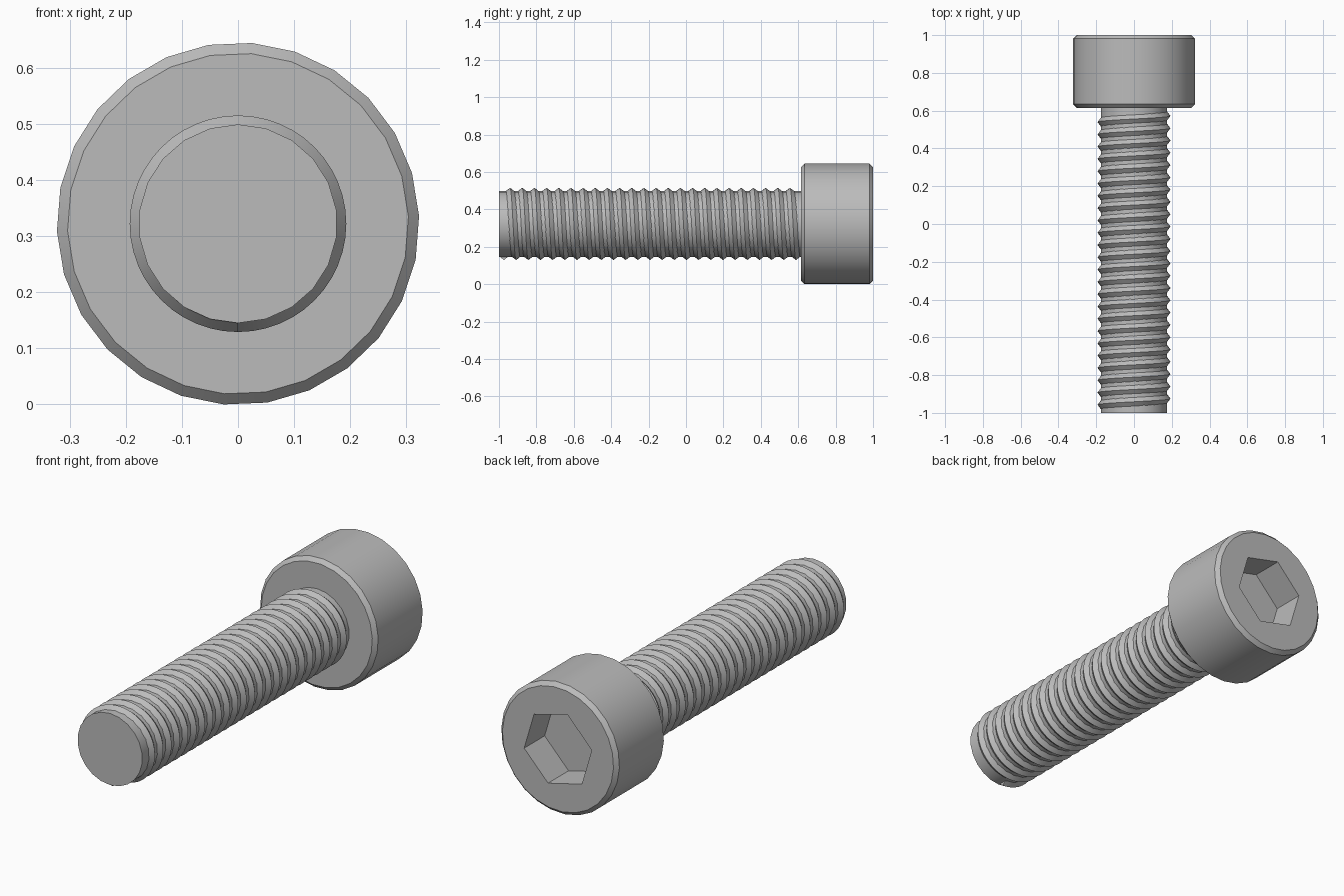
import bpy, bmesh, math

cube = bpy.data.objects.get("Cube")
if cube:
    bpy.data.objects.remove(cube, do_unlink=True)

AXIS_Z = 0.322                 # height of the bolt axis
TIP, SEAT, TOP = -1.0, 0.615, 1.0
HEAD_R, CHAMFER = 0.323, 0.019
CORE_R, CREST_R = 0.177, 0.193
HALF_W, TURNS = 0.0265, 24     # thread half width and number of turns

steel = bpy.data.materials.new("grey_steel")
steel.use_nodes = True
colour = (0.5, 0.5, 0.5, 1)
steel.diffuse_color = colour
steel.node_tree.nodes["Principled BSDF"].inputs["Base Color"].default_value = colour


def point(r, y, a):
    """Point around the bolt axis, angle measured from up towards +x."""
    return (r * math.sin(a), y, AXIS_Z + r * math.cos(a))


def ring(bm, sides, r, y, start=0.0):
    return [bm.verts.new(point(r, y, math.radians(start) + math.tau * i / sides))
            for i in range(sides)]


def skin(bm, loops):
    """Join successive closed loops with quads."""
    for a, b in zip(loops, loops[1:]):
        for i in range(len(a)):
            j = (i + 1) % len(a)
            bm.faces.new((a[i], a[j], b[j], b[i]))


def finish(bm, name):
    bmesh.ops.recalc_face_normals(bm, faces=bm.faces)
    mesh = bpy.data.meshes.new(name)
    bm.to_mesh(mesh)
    bm.free()
    mesh.materials.append(steel)
    for p in mesh.polygons:
        p.use_smooth = True
    mesh.set_sharp_from_angle(angle=math.radians(30))
    obj = bpy.data.objects.new(name, mesh)
    bpy.context.collection.objects.link(obj)
    return obj


# Chamfered head with a hexagonal socket
bm = bmesh.new()
outer = [ring(bm, 26, r, y, 4.5) for r, y in (
    (HEAD_R - CHAMFER, SEAT), (HEAD_R, SEAT + CHAMFER),
    (HEAD_R, TOP - CHAMFER), (HEAD_R - CHAMFER, TOP))]
skin(bm, outer)
bm.faces.new(outer[0])
socket = [ring(bm, 6, 0.19, y, 43.5) for y in (TOP, TOP - 0.16)]
skin(bm, socket)
bm.faces.new(socket[1])
rim = [bm.edges.get((loop[i - 1], loop[i]))
       for loop in (outer[-1], socket[0]) for i in range(len(loop))]
bmesh.ops.triangle_fill(bm, edges=rim, use_beauty=True)
finish(bm, "socket_head")

# Plain core of the shank
bm = bmesh.new()
core = [ring(bm, 22, CORE_R, y) for y in (TIP, SEAT + 0.01)]
skin(bm, core)
for loop in core:
    bm.faces.new(loop)
finish(bm, "shank_core")

# Right-handed triangular thread swept along a helix
bm = bmesh.new()
STEPS = 48
start_y, end_y = TIP + HALF_W, SEAT - HALF_W
sections = []
for i in range(TURNS * STEPS + 1):
    a = math.pi + math.tau * i / STEPS
    y = start_y + (end_y - start_y) * i / (TURNS * STEPS)
    sections.append([bm.verts.new(point(r, y + dy, a)) for r, dy in (
        (CORE_R - 0.004, -HALF_W), (CREST_R, 0), (CORE_R - 0.004, HALF_W))])
skin(bm, sections)
bm.faces.new(sections[0])
bm.faces.new(sections[-1])
finish(bm, "screw_thread")
